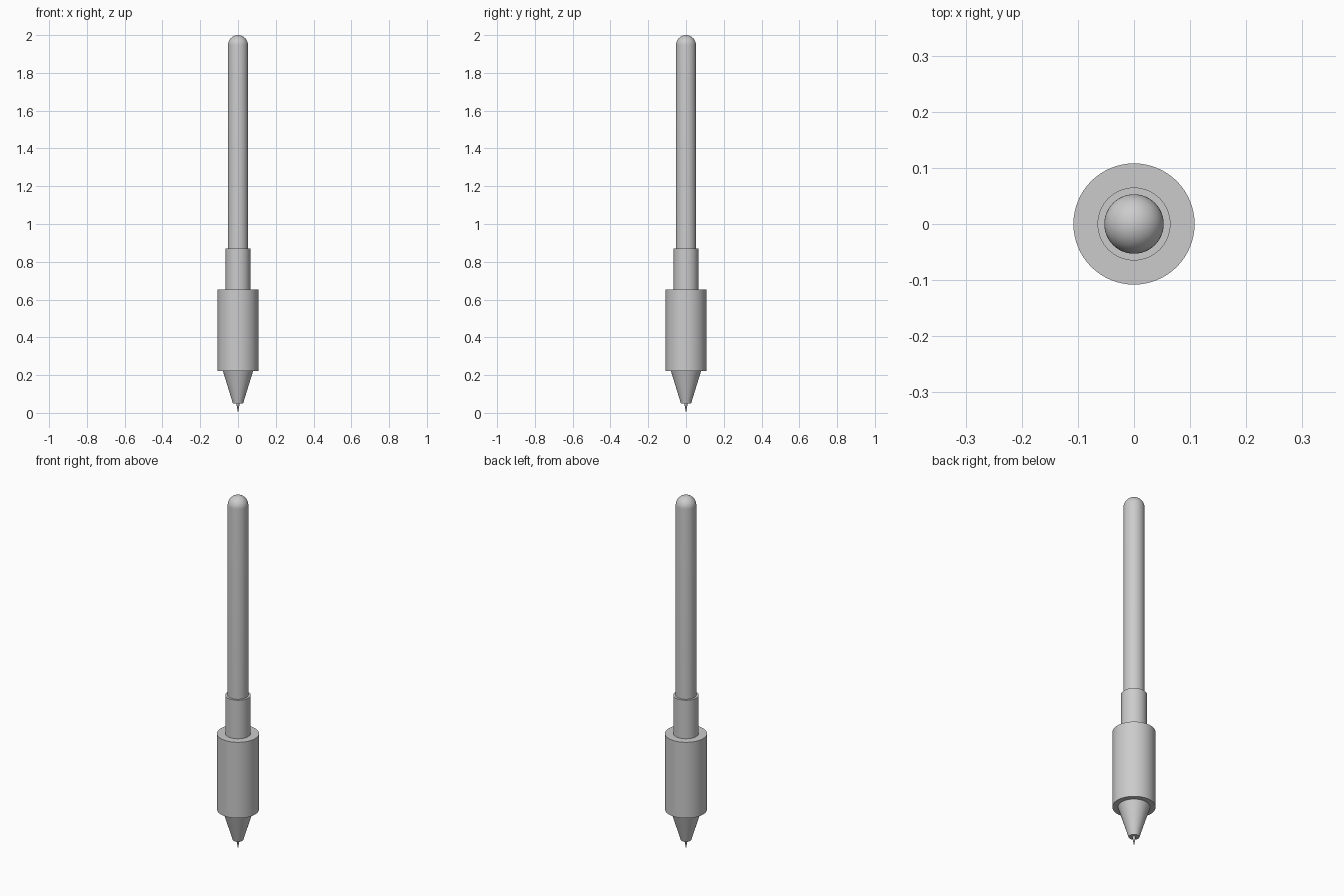
import bpy, bmesh, math

if "Cube" in bpy.data.objects:
    bpy.data.objects.remove(bpy.data.objects["Cube"])

SEGMENTS = 64


def lathe(name, profile):
    """Revolve an (r, z) profile around the z axis; open ends are capped."""
    bm = bmesh.new()
    rings = []
    for r, z in profile:
        if r == 0:
            rings.append([bm.verts.new((0, 0, z))])
        else:
            rings.append([bm.verts.new((r * math.cos(a), r * math.sin(a), z))
                          for a in (2 * math.pi * i / SEGMENTS for i in range(SEGMENTS))])
    for low, high in zip(rings, rings[1:]):
        for i in range(SEGMENTS):
            j = (i + 1) % SEGMENTS
            if len(low) == 1:
                bm.faces.new((low[0], high[j], high[i]))
            elif len(high) == 1:
                bm.faces.new((low[i], low[j], high[0]))
            else:
                bm.faces.new((low[i], low[j], high[j], high[i]))
    for ring in (rings[0], rings[-1]):
        if len(ring) > 1:
            bm.faces.new(ring)
    bmesh.ops.recalc_face_normals(bm, faces=bm.faces)
    mesh = bpy.data.meshes.new(name)
    bm.to_mesh(mesh)
    bm.free()
    obj = bpy.data.objects.new(name, mesh)
    bpy.context.collection.objects.link(obj)
    bpy.ops.object.select_all(action='DESELECT')
    obj.select_set(True)
    bpy.context.view_layer.objects.active = obj
    bpy.ops.object.shade_smooth_by_angle(angle=math.radians(30))
    return obj


# Needle point at the bottom
lathe("needle_tip", [(0, 0), (0.009, 0.05)])

# Tapered nose below the grip
lathe("nose_cone", [(0.027, 0.05), (0.08, 0.222)])

# Thick cylindrical grip
lathe("grip", [(0.108, 0.222), (0.108, 0.652)])

# Narrow collar joining grip and shaft
lathe("collar", [(0.065, 0.652), (0.065, 0.87)])

# Long shaft with a hemispherical end
R = 0.053
dome = [(R * math.cos(t), 2 - R + R * math.sin(t))
        for t in (math.pi / 2 * k / 12 for k in range(12))]
lathe("shaft", [(R, 0.87)] + dome + [(0, 2)])
